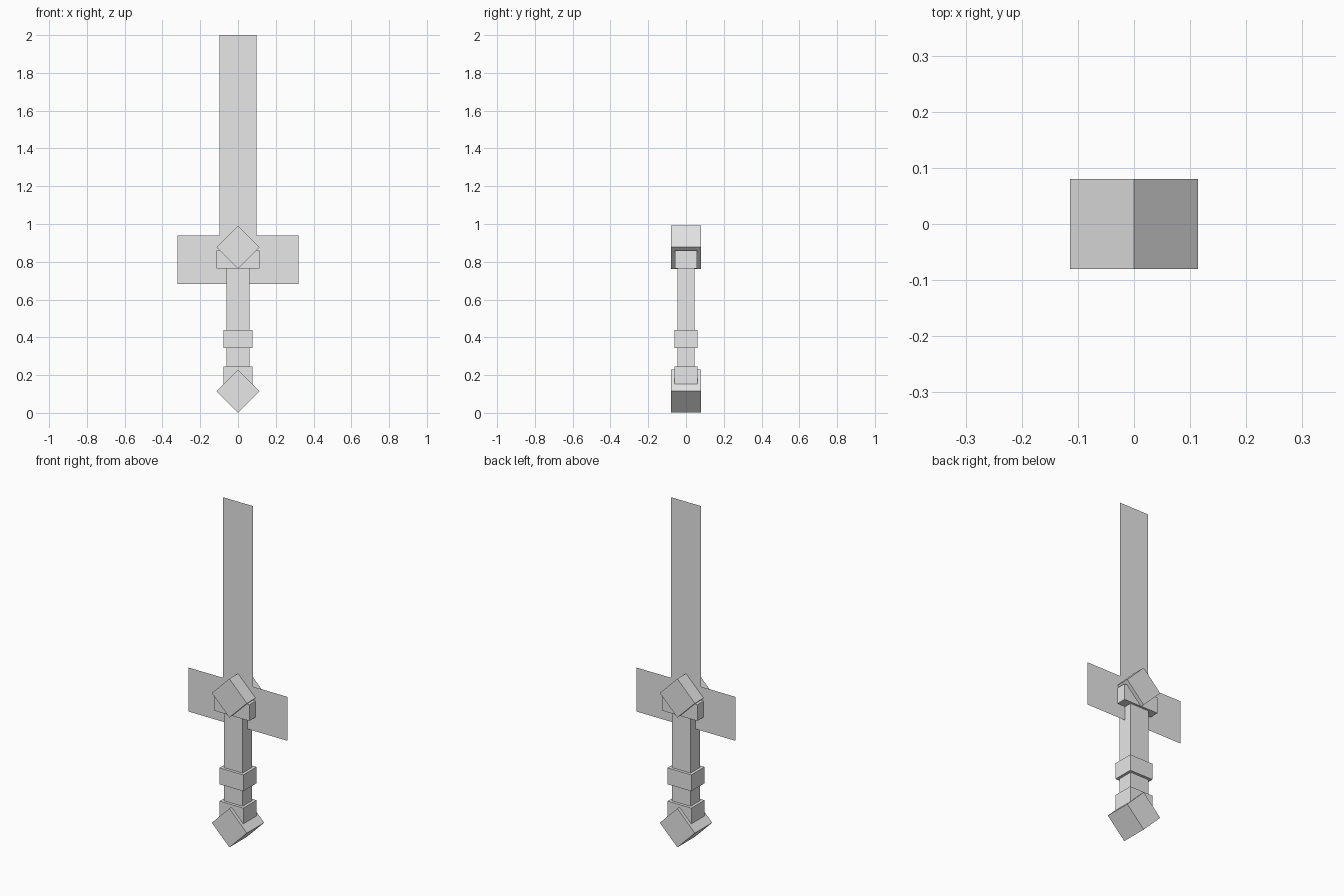
import bpy
from math import radians, sqrt

cube = bpy.data.objects.get("Cube")
if cube:
    bpy.data.objects.remove(cube, do_unlink=True)

# Single plain grey for the whole sword
GREY = (0.8, 0.8, 0.8, 1.0)
grey = bpy.data.materials.new("plain_grey")
grey.use_nodes = True
grey.diffuse_color = GREY
bsdf = next(n for n in grey.node_tree.nodes if n.type == "BSDF_PRINCIPLED")
bsdf.inputs["Base Color"].default_value = GREY


def finish(obj, name):
    obj.name = obj.data.name = name
    obj.data.materials.append(grey)
    bpy.ops.object.transform_apply(location=False, rotation=True, scale=True)
    return obj


def box(name, half_x, half_y, z0, z1):
    """Upright box centred on the sword's axis."""
    bpy.ops.mesh.primitive_cube_add(size=1, location=(0, 0, (z0 + z1) / 2))
    obj = bpy.context.object
    obj.scale = (2 * half_x, 2 * half_y, z1 - z0)
    return finish(obj, name)


def diamond(name, half_diagonal, half_y, z):
    """Square block standing on one edge."""
    side = half_diagonal * sqrt(2)
    bpy.ops.mesh.primitive_cube_add(size=1, location=(0, 0, z))
    obj = bpy.context.object
    obj.scale = (side, 2 * half_y, side)
    obj.rotation_euler.y = radians(45)
    return finish(obj, name)


def sheet(name, half_x, z0, z1):
    """Flat upright sheet with no thickness, facing the front."""
    bpy.ops.mesh.primitive_plane_add(size=1, location=(0, 0, (z0 + z1) / 2))
    obj = bpy.context.object
    obj.scale = (2 * half_x, z1 - z0, 1)
    obj.rotation_euler.x = radians(90)
    return finish(obj, name)


# Blade and crossguard
sheet("blade", 0.098, 0.94, 2.0)
sheet("crossguard", 0.32, 0.682, 0.94)

# Block and gem in the middle of the guard
box("guard_block", 0.114, 0.058, 0.765, 0.86)
diamond("guard_gem", 0.114, 0.08, 0.877)

# Grip with two bands
box("grip", 0.061, 0.045, 0.15, 0.78)
box("upper_band", 0.077, 0.061, 0.344, 0.44)
box("lower_band", 0.077, 0.061, 0.15, 0.245)

# Pommel
diamond("pommel", 0.114, 0.08, 0.115)
